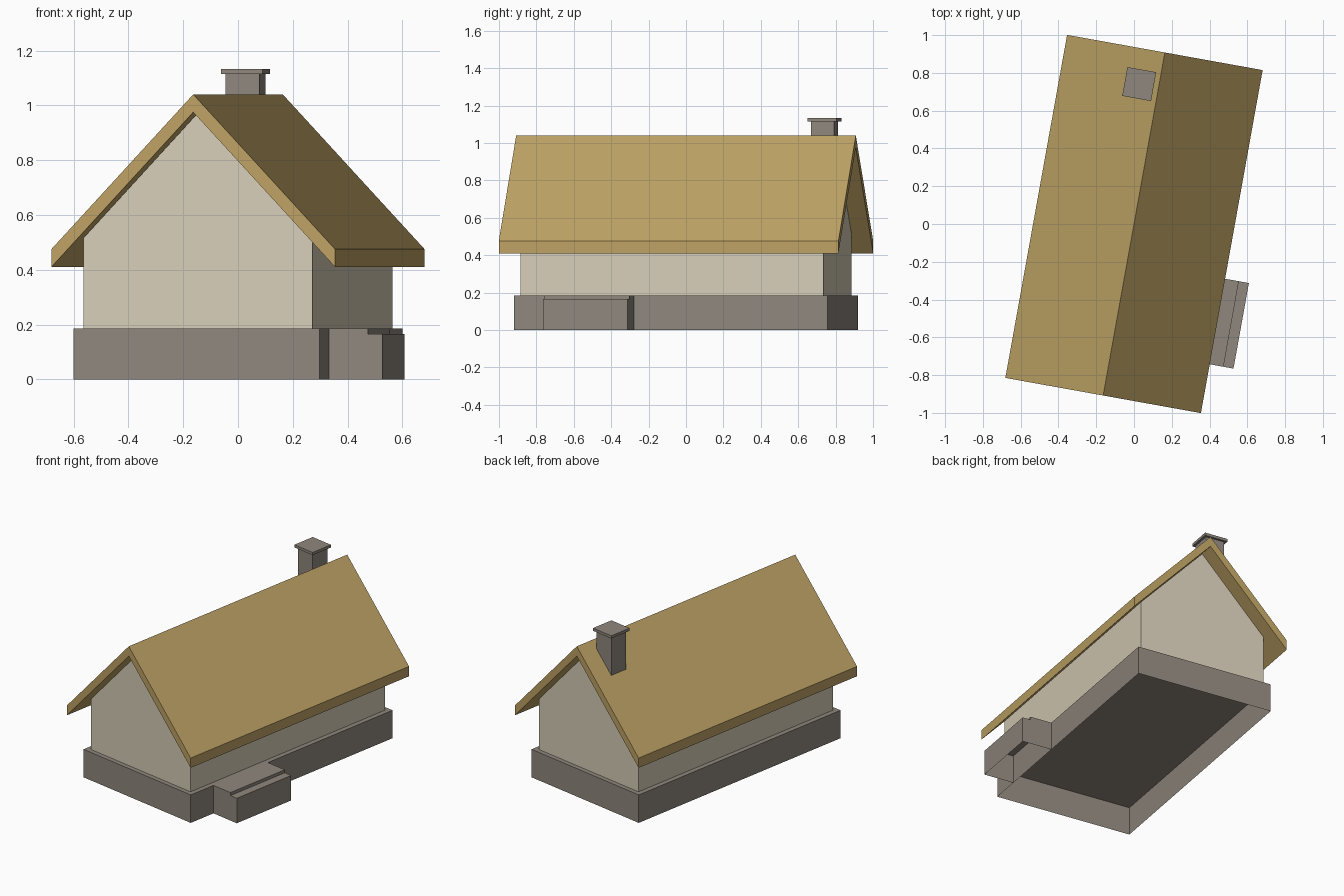
import bpy, bmesh, math
from mathutils import Matrix

if "Cube" in bpy.data.objects:
    bpy.data.objects.remove(bpy.data.objects["Cube"])

TURN = Matrix.Rotation(math.radians(-10.2), 4, 'Z')  # whole house is turned on its plot


def material(name, srgb):
    lin = [((c / 255 + 0.055) / 1.055) ** 2.4 for c in srgb]
    m = bpy.data.materials.new(name)
    m.diffuse_color = (*lin, 1)
    m.use_nodes = True
    m.node_tree.nodes["Principled BSDF"].inputs["Base Color"].default_value = m.diffuse_color
    return m


thatch = material("thatch", (189, 161, 100))
plaster = material("plaster", (214, 205, 183))
stone = material("stone", (143, 135, 125))


def extrude_profile(name, profile, y0, y1, mat, open_edges=()):
    """Extrude an (x, z) profile along y; listed profile edges get no side face."""
    bm = bmesh.new()
    front = [bm.verts.new((x, y0, z)) for x, z in profile]
    back = [bm.verts.new((x, y1, z)) for x, z in profile]
    bm.faces.new(front)
    bm.faces.new(back[::-1])
    n = len(profile)
    for i in range(n):
        if i not in open_edges:
            j = (i + 1) % n
            bm.faces.new((front[j], front[i], back[i], back[j]))
    # counter-clockwise profiles give outward faces
    bm.transform(TURN)
    mesh = bpy.data.meshes.new(name)
    bm.to_mesh(mesh)
    bm.free()
    mesh.materials.append(mat)
    obj = bpy.data.objects.new(name, mesh)
    bpy.context.collection.objects.link(obj)
    return obj


def box(name, cx, cy, hx, hy, z0, z1, mat, open_edges=()):
    prof = [(cx - hx, z0), (cx + hx, z0), (cx + hx, z1), (cx - hx, z1)]
    return extrude_profile(name, prof, cy - hy, cy + hy, mat, open_edges)


# Stone foundation, open underneath
box("foundation", 0, 0, 0.456, 0.852, 0, 0.185, stone, open_edges=(0,))

# Entrance steps on the right side, open underneath and against the foundation
steps = [(0.456, 0), (0.654, 0), (0.654, 0.165), (0.60, 0.165), (0.60, 0.185), (0.456, 0.185)]
extrude_profile("entrance_steps", steps, -0.66, -0.20, stone, open_edges=(0, 5))

# Plaster walls with gables reaching the underside of the roof
w, l = 0.424, 0.822
walls = [(-w, 0.185), (w, 0.185), (w, 0.517), (0, 0.973), (-w, 0.517)]
extrude_profile("walls", walls, -l, l, plaster, open_edges=(0,))

# Gable roof with vertical eave faces
e = 0.526
roof = [(-e, 0.41), (0, 0.975), (e, 0.41), (e, 0.475), (0, 1.04), (-e, 0.475)]
extrude_profile("roof", roof, -0.9225, 0.9225, thatch)

# Chimney shaft and cap near the back, left of the ridge
box("chimney_shaft", -0.104, 0.734, 0.0625, 0.0625, 0.80, 1.115, stone)
box("chimney_cap", -0.104, 0.734, 0.0775, 0.0775, 1.115, 1.133, stone)
